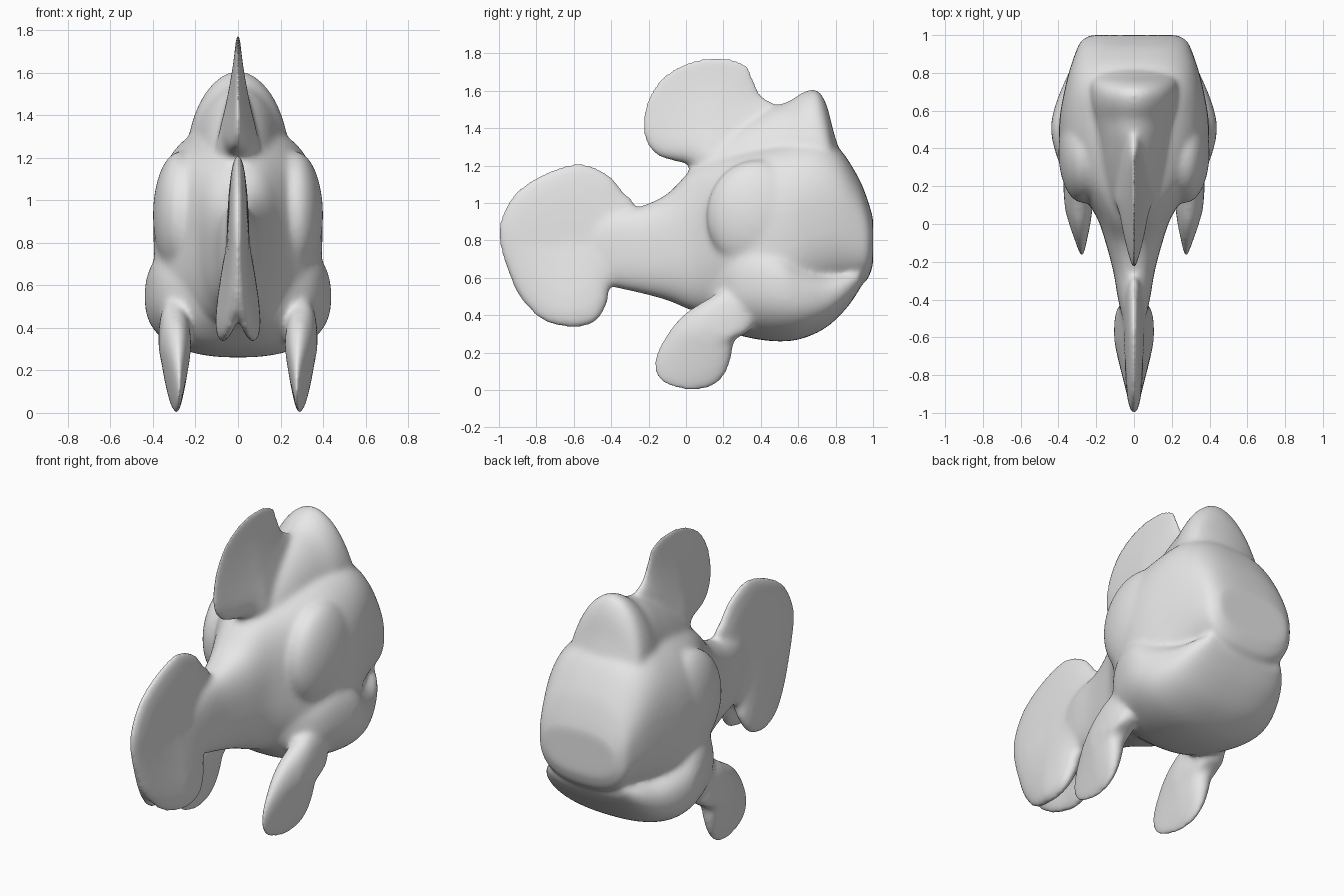
import bpy
import bmesh
import math
from mathutils import Vector, Matrix

cube = bpy.data.objects.get("Cube")
if cube:
    bpy.data.objects.remove(cube, do_unlink=True)

bm = bmesh.new()


def spline(points, closed, steps=5):
    """Catmull-Rom resampling of a list of tuples."""
    pts = [Vector(p) for p in points]
    n = len(pts)
    at = (lambda i: pts[i % n]) if closed else (lambda i: pts[max(0, min(n - 1, i))])
    result = []
    for i in range(n if closed else n - 1):
        a, b, c, d = at(i - 1), at(i), at(i + 1), at(i + 2)
        for k in range(steps):
            t = k / steps
            result.append(b + (c - a) * (t / 2)
                          + (2 * a - 5 * b + 4 * c - d) * (t * t / 2)
                          + (3 * b - a - 3 * c + d) * (t ** 3 / 2))
    return result if closed else result + [pts[-1]]


def skin(rings):
    """Bridge equal rings of points into a closed shell."""
    rows = [[bm.verts.new(p) for p in ring] for ring in rings]
    faces = [bm.faces.new(rows[0][::-1]), bm.faces.new(rows[-1])]
    for a, b in zip(rows, rows[1:]):
        for i in range(len(a)):
            j = (i + 1) % len(a)
            faces.append(bm.faces.new((a[i], a[j], b[j], b[i])))
    bmesh.ops.recalc_face_normals(bm, faces=faces)


def loft(sections, power, sides=48):
    """Superellipse sections along y: (y, bottom, top, half width)."""
    def signed(v):
        return math.copysign(abs(v) ** (2 / power), v)
    rings = []
    for y, low, high, wide in spline(sections, False):
        mid, half = (low + high) / 2, (high - low) / 2
        angles = [math.tau * i / sides for i in range(sides)]
        rings.append([(wide * signed(math.cos(a)), y, mid + half * signed(math.sin(a)))
                      for a in angles])
    skin(rings)


def fin(outline, centre, half_thickness, offset, side=1):
    """Lens-shaped plate from a (y, z) outline."""
    edge = spline([(y, z, 0) for y, z in outline], True)
    mid = Vector((*centre, 0))
    scales = [0.1, 0.35, 0.6, 0.8, 0.92, 0.98, 1]
    rings = []
    for face, order in ((1, scales), (-1, scales[-2::-1])):
        for s in order:
            bulge = face * math.sqrt(1 - s ** 4)
            ring = []
            for p in edge:
                y, z, _ = mid.lerp(p, s)
                ring.append((side * (offset(y, z) + bulge * half_thickness(y, z)), y, z))
            rings.append(ring)
    skin(rings)


def blob(centre, radii):
    matrix = Matrix.Translation(centre) @ Matrix.Diagonal((*radii, 1))
    bmesh.ops.create_uvsphere(bm, u_segments=40, v_segments=24, radius=1, matrix=matrix)


def clamp(v):
    return max(0, min(1, v))


# Trunk and upper head, from tail stem to snout
loft([(-.62, .64, .86, .03), (-.42, .56, .95, .08), (-.25, .52, .98, .11),
      (-.1, .48, 1.05, .15), (.02, .43, 1.17, .19), (.12, .4, 1.23, .25),
      (.25, .36, 1.27, .34), (.4, .33, 1.31, .39), (.55, .36, 1.34, .395),
      (.7, .47, 1.35, .37), (.82, .53, 1.29, .34), (.92, .56, 1.14, .305),
      (.97, .59, 1.02, .28), (1, .67, .92, .23)], 2.6)

# Lower jaw and cheeks, leaving the mouth crease above it
loft([(.06, .45, .68, .14), (.14, .38, .74, .24), (.24, .31, .82, .35),
      (.36, .275, .88, .41), (.5, .26, .84, .44), (.62, .275, .73, .42),
      (.75, .335, .66, .37), (.86, .44, .655, .315), (.935, .55, .66, .25)], 2.4)

# Crest rising from the back to the brow
loft([(.02, .8, 1.2, .1), (.15, .8, 1.33, .15), (.3, .8, 1.43, .18),
      (.45, .8, 1.51, .2), (.55, .8, 1.545, .22), (.63, .8, 1.595, .235),
      (.7, .8, 1.605, .24), (.75, .8, 1.53, .245), (.79, .8, 1.38, .25),
      (.84, .8, 1.22, .24)], 1.9)

# Gill covers
for side in (1, -1):
    blob((side * .27, .38, .93), (.13, .27, .3))

# Dorsal fin, thick at its root
fin([(.02, 1.2), (-.05, 1.22), (-.15, 1.25), (-.215, 1.32), (-.235, 1.43),
     (-.2, 1.58), (-.1, 1.7), (.03, 1.765), (.18, 1.785), (.32, 1.745),
     (.37, 1.65), (.41, 1.57), (.48, 1.52), (.5, 1.35), (.2, 1.1)],
    (.12, 1.43),
    lambda y, z: (.018 + .1 * clamp((1.72 - z) / .5) ** 1.5) * (.4 + .6 * clamp((y + .22) / .35)),
    lambda y, z: 0)

# Tail fin, two leaves that part towards the lower front edge
tail = [(-.27, .98), (-.33, 1.06), (-.42, 1.16), (-.57, 1.215), (-.75, 1.165),
        (-.9, 1.07), (-.98, .95), (-1.005, .83), (-.965, .66), (-.88, .48),
        (-.76, .365), (-.6, .33), (-.48, .365), (-.42, .46), (-.4, .55), (-.28, .7)]
for side in (1, -1):
    fin(tail, (-.63, .78),
        lambda y, z: .042 + .022 * clamp((y + 1) / .6) * clamp((1.15 - z) / .4),
        lambda y, z: .07 * clamp((.78 - z) / .4) * clamp((y + 1.02) / .4),
        side)

# Pectoral fins
pectoral = [(.1, .48), (-.02, .4), (-.11, .29), (-.17, .17), (-.16, .07),
            (-.09, .015), (.02, -.005), (.13, .01), (.21, .08), (.245, .18),
            (.265, .27), (.36, .34), (.34, .5), (.22, .54)]
for side in (1, -1):
    fin(pectoral, (.07, .22),
        lambda y, z: (.025 + .05 * clamp(z / .3)) * (.45 + .55 * clamp((y + .16) / .24)),
        lambda y, z: .287 + .07 * y, side)

mesh = bpy.data.meshes.new("fish")
bm.to_mesh(mesh)
bm.free()
fish = bpy.data.objects.new("fish", mesh)
bpy.context.collection.objects.link(fish)

# Fuse the parts into one soft skin
remesh = fish.modifiers.new("fuse", 'REMESH')
remesh.mode = 'VOXEL'
remesh.voxel_size = .012
remesh.use_smooth_shade = True
soften = fish.modifiers.new("soften", 'SMOOTH')
soften.factor = .5
soften.iterations = 26

# Plain grey clay
grey = bpy.data.materials.new("light grey")
grey.use_nodes = True
colour = (.8, .8, .8, 1)
grey.diffuse_color = colour
grey.node_tree.nodes["Principled BSDF"].inputs["Base Color"].default_value = colour
mesh.materials.append(grey)
